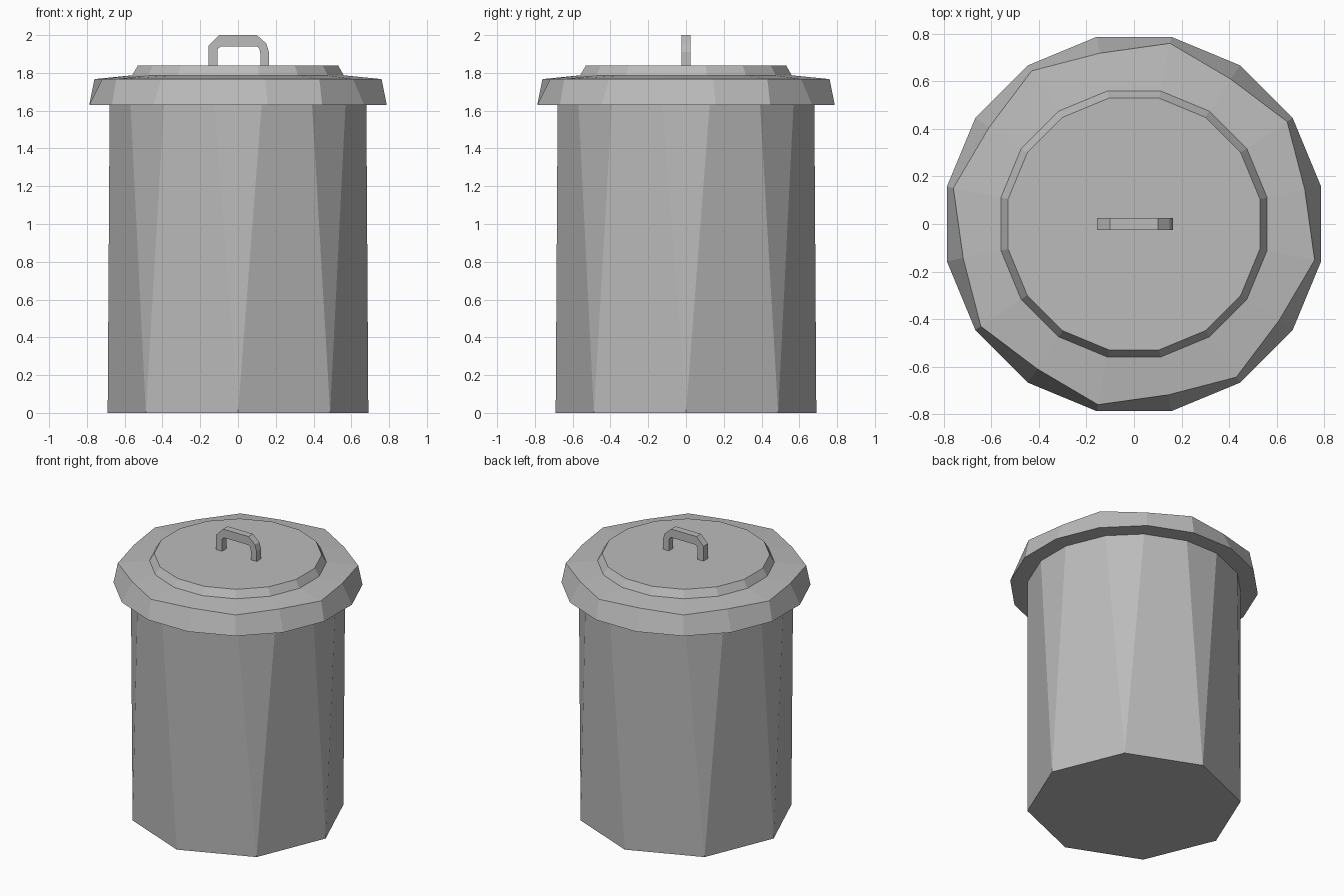
import bpy
import bmesh
from math import cos, sin, radians

if "Cube" in bpy.data.objects:
    bpy.data.objects.remove(bpy.data.objects["Cube"], do_unlink=True)

GREY = (0.5, 0.5, 0.5, 1.0)
metal = bpy.data.materials.new("grey_metal")
metal.use_nodes = True
metal.diffuse_color = GREY
metal.node_tree.nodes["Principled BSDF"].inputs["Base Color"].default_value = GREY


def ring(bm, sides, z, radii, offset=0.0):
    """Ring of vertices; the radii alternate round the ring."""
    verts = []
    for i in range(sides):
        a = radians(offset + 360 / sides * i)
        r = radii[i % len(radii)]
        verts.append(bm.verts.new((r * cos(a), r * sin(a), z)))
    return verts


def finish(bm, name):
    bmesh.ops.recalc_face_normals(bm, faces=bm.faces)
    mesh = bpy.data.meshes.new(name)
    bm.to_mesh(mesh)
    bm.free()
    mesh.materials.append(metal)
    obj = bpy.data.objects.new(name, mesh)
    bpy.context.collection.objects.link(obj)
    return obj


# Body: eight-sided base blending into a sixteen-sided top
bm = bmesh.new()
base = ring(bm, 8, 0.0, [0.69])
top = ring(bm, 16, 1.76, [0.692], 11.25)
for j in range(8):
    before, after, following = top[2 * j - 1], top[2 * j], top[2 * j + 1]
    bm.faces.new((base[j], after, before))
    bm.faces.new((base[j], base[(j + 1) % 8], following, after))
bm.faces.new(base)
bm.faces.new(top)
finish(bm, "can_body")

# Lid: flared rim with alternating corners, shallow slope and raised centre
bm = bmesh.new()
profile = [
    (1.63, [0.803]),
    (1.767, [0.733, 0.775]),
    (1.787, [0.571]),
    (1.84, [0.54]),
]
rings = [ring(bm, 16, z, radii, 11.25) for z, radii in profile]
for low, high in zip(rings, rings[1:]):
    for i in range(16):
        k = (i + 1) % 16
        bm.faces.new((low[i], low[k], high[k], high[i]))
bm.faces.new(rings[0])
bm.faces.new(rings[-1])
finish(bm, "lid")

# Handle: strap bent into an arch, given as outer and inner outlines
outer = [(-0.155, 1.83), (-0.155, 1.945), (-0.1, 2.0), (0.1, 2.0), (0.15, 1.955), (0.164, 1.91), (0.164, 1.83)]
inner = [(-0.108, 1.83), (-0.108, 1.925), (-0.092, 1.94), (0.1, 1.94), (0.113, 1.928), (0.118, 1.905), (0.118, 1.83)]
bm = bmesh.new()
front_out, front_in, back_out, back_in = [
    [bm.verts.new((x, y, z)) for x, z in outline]
    for y in (-0.025, 0.025) for outline in (outer, inner)
]
strips = [(front_out, front_in), (front_in, back_in), (back_in, back_out), (back_out, front_out)]
for a, b in strips:
    for i in range(len(outer) - 1):
        bm.faces.new((a[i], a[i + 1], b[i + 1], b[i]))
for end in (0, -1):
    bm.faces.new((front_out[end], front_in[end], back_in[end], back_out[end]))
finish(bm, "lid_handle")
